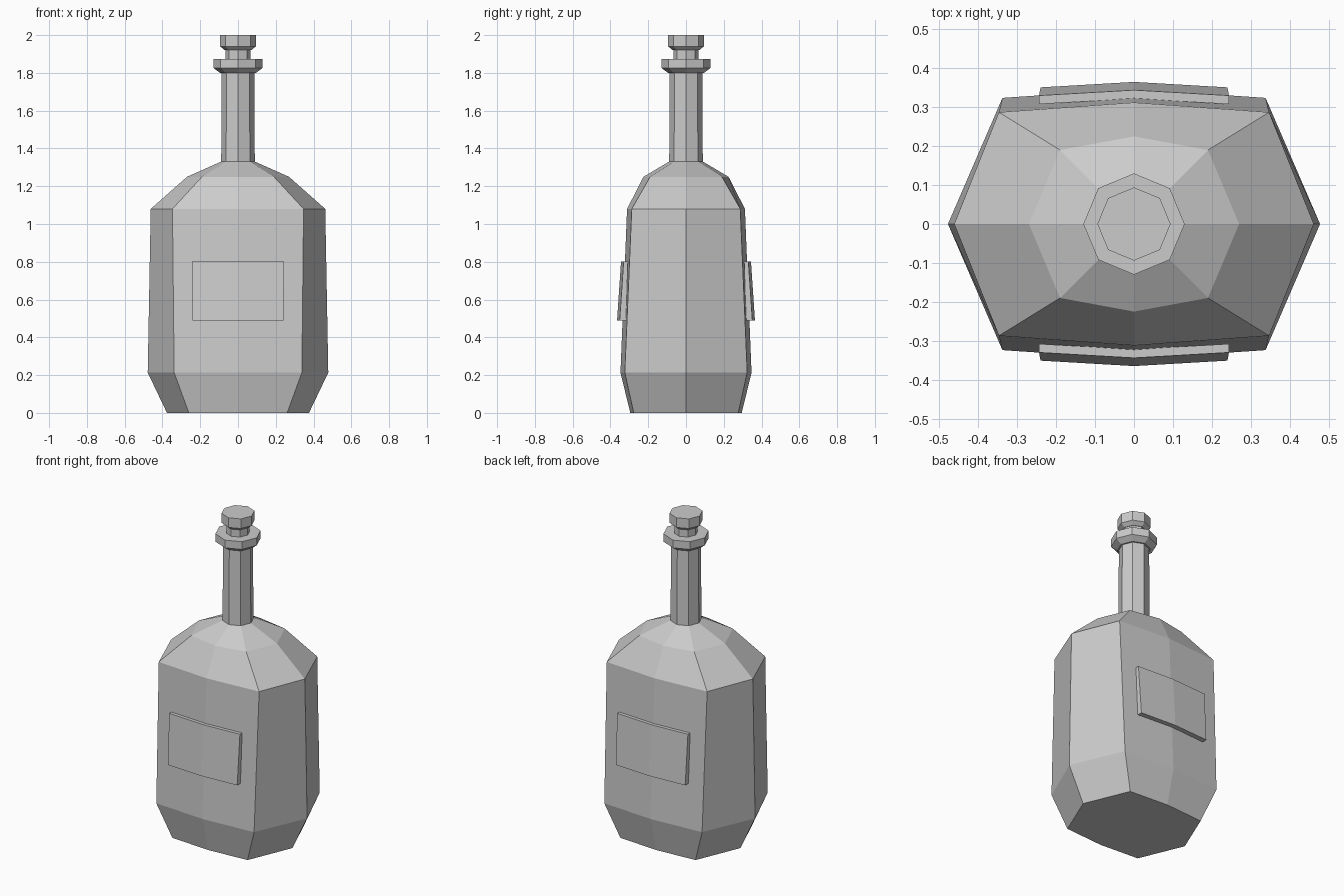
import bpy, bmesh

cube = bpy.data.objects.get("Cube")
if cube:
    bpy.data.objects.remove(cube, do_unlink=True)

GREY = (0.6, 0.6, 0.6, 1)
mat = bpy.data.materials.new("plain grey")
mat.use_nodes = True
mat.diffuse_color = GREY
mat.node_tree.nodes["Principled BSDF"].inputs["Base Color"].default_value = GREY


def octagon(rx, ry, dx, dy, z):
    """Eight points: four on the axes, four on the diagonals."""
    return [(rx, 0, z), (dx, dy, z), (0, ry, z), (-dx, dy, z),
            (-rx, 0, z), (-dx, -dy, z), (0, -ry, z), (dx, -dy, z)]


def regular(r, z):
    d = r * 0.707
    return octagon(r, r, d, d, z)


def loft(name, rings):
    """Skin matching closed rings and cap both ends."""
    bm = bmesh.new()
    loops = [[bm.verts.new(p) for p in ring] for ring in rings]
    n = len(loops[0])
    for low, high in zip(loops, loops[1:]):
        for i in range(n):
            j = (i + 1) % n
            bm.faces.new((low[i], low[j], high[j], high[i]))
    bm.faces.new(loops[0])
    bm.faces.new(loops[-1])
    bmesh.ops.recalc_face_normals(bm, faces=bm.faces)
    mesh = bpy.data.meshes.new(name)
    bm.to_mesh(mesh)
    bm.free()
    mesh.materials.append(mat)
    obj = bpy.data.objects.new(name, mesh)
    bpy.context.collection.objects.link(obj)
    return obj


# Faceted body with tapered foot and sloping shoulders
loft("bottle_body", [
    octagon(0.376, 0.295, 0.26, 0.277, 0),
    octagon(0.478, 0.347, 0.338, 0.324, 0.213),
    octagon(0.462, 0.312, 0.347, 0.287, 1.08),
    octagon(0.27, 0.225, 0.19, 0.19, 1.25),
    regular(0.09, 1.33),
])

# Neck, lip and stopper
loft("neck", [regular(0.089, 1.32), regular(0.086, 1.81)])
loft("lip", [regular(0.095, 1.8), regular(0.13, 1.826), regular(0.13, 1.874)])
loft("stopper_stem", [regular(0.067, 1.86), regular(0.067, 1.93)])
loft("stopper_cap", [regular(0.07, 1.92), regular(0.094, 1.94), regular(0.094, 2)])


# Raised label panels, bent along the middle like the wall beneath
def label_ring(side, z, inner, outer, half):
    bend = 0.014
    return [(-half, side * (inner - bend), z), (0, side * inner, z),
            (half, side * (inner - bend), z), (half, side * (outer - bend), z),
            (0, side * outer, z), (-half, side * (outer - bend), z)]


for side, name in ((-1, "front_label"), (1, "back_label")):
    loft(name, [label_ring(side, 0.49, 0.332, 0.365, 0.24),
                label_ring(side, 0.802, 0.322, 0.344, 0.244)])
